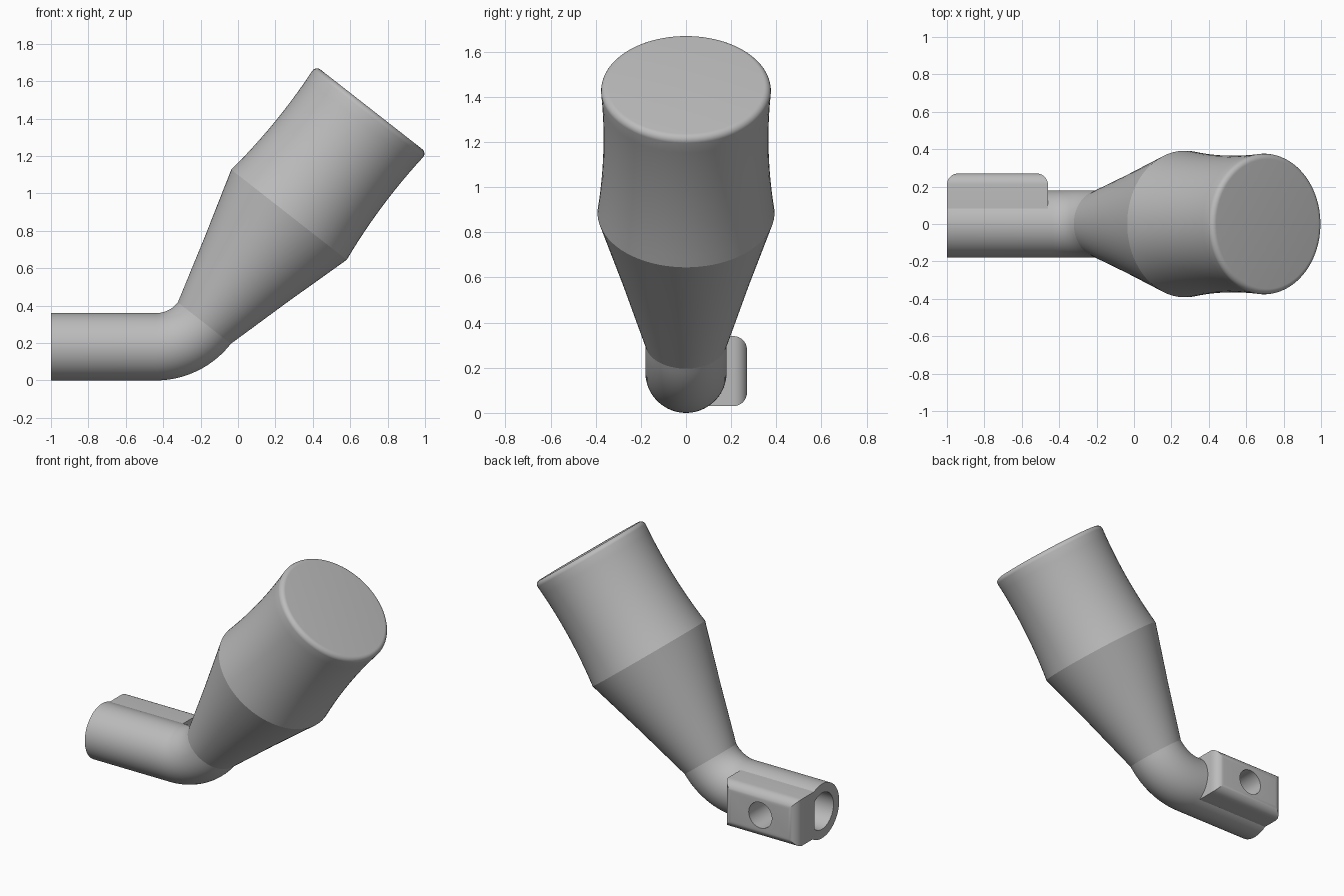
import bpy, bmesh, math
from mathutils import Vector

old = bpy.data.objects.get("Cube")
if old:
    bpy.data.objects.remove(old)

grey = bpy.data.materials.new("plain grey")
grey.use_nodes = True
COLOUR = (0.5, 0.5, 0.5, 1)
grey.diffuse_color = COLOUR
grey.node_tree.nodes["Principled BSDF"].inputs["Base Color"].default_value = COLOUR


def loft(name, rings):
    """Skin a list of closed point rings and cap both ends."""
    bm = bmesh.new()
    loops = [[bm.verts.new(p) for p in ring] for ring in rings]
    n = len(loops[0])
    for a, b in zip(loops, loops[1:]):
        for i in range(n):
            j = (i + 1) % n
            bm.faces.new((a[i], a[j], b[j], b[i]))
    bm.faces.new(loops[0])
    bm.faces.new(loops[-1])
    bmesh.ops.recalc_face_normals(bm, faces=bm.faces)
    mesh = bpy.data.meshes.new(name)
    bm.to_mesh(mesh)
    bm.free()
    mesh.materials.append(grey)
    obj = bpy.data.objects.new(name, mesh)
    bpy.context.collection.objects.link(obj)
    return obj


def circle(centre, tilt, radius, n=72):
    """Ring whose axis lies in the xz plane, tilted up from +x."""
    up = Vector((-math.sin(tilt), 0, math.cos(tilt)))
    side = Vector((0, 1, 0))
    return [centre + radius * (math.cos(t) * side + math.sin(t) * up)
            for t in (math.tau * (i + 0.5) / n for i in range(n))]


def combine(target, tool, operation):
    """Apply a boolean and remove the tool."""
    tool.hide_render = True
    mod = target.modifiers.new(operation, 'BOOLEAN')
    mod.operation, mod.object, mod.solver = operation, tool, 'EXACT'
    bpy.ops.object.select_all(action='DESELECT')
    bpy.context.view_layer.objects.active = target
    target.select_set(True)
    bpy.ops.object.modifier_apply(modifier=mod.name)
    bpy.data.objects.remove(tool)


# Angled body: straight tube, bend, flaring cone, waisted barrel, rounded rim
TUBE, BEND, TILT = 0.18, 0.33, math.radians(52)
rings = [circle(Vector((-1, 0, TUBE)), 0, TUBE)]
for i in range(17):
    a = TILT * i / 16
    centre = Vector((-0.44 + BEND * math.sin(a), 0, TUBE + BEND * (1 - math.cos(a))))
    rings.append(circle(centre, a, TUBE))
axis = Vector((math.cos(TILT), 0, math.sin(TILT)))
base = centre
CONE, LENGTH, RIM = 0.735, 1.45, 0.03
profile = [(CONE * 0.5, 0.283)]
for i in range(13):
    t = i / 12
    profile.append((CONE + (LENGTH - RIM - CONE) * t,
                    0.392 - 0.016 * t - 0.072 * t * (1 - t)))
end_radius = profile[-1][1]
for i in range(1, 9):
    a = math.pi / 2 * i / 8
    profile.append((LENGTH - RIM + RIM * math.sin(a),
                    end_radius - RIM * (1 - math.cos(a))))
rings += [circle(base + axis * d, TILT, r) for d, r in profile]
body = loft("angled_body", rings)

# Side boss with rounded outer edges
ROUND, OUTER = 0.06, 0.27


def rectangle(y, inset):
    x0, x1, z0, z1 = -1 + inset, -0.46 - inset, 0.03 + inset, 0.34 - inset
    return [(x0, y, z0), (x1, y, z0), (x1, y, z1), (x0, y, z1)]


rows = [rectangle(0.0, 0)]
for i in range(9):
    a = math.pi / 2 * i / 8
    rows.append(rectangle(OUTER - ROUND * (1 - math.sin(a)), ROUND * (1 - math.cos(a))))
combine(body, loft("side_boss", rows), 'UNION')

# Shaft bore with one flat side
BORE, FLAT = 0.12, 0.08
bore = []
for x in (-1.1, -0.48):
    start = math.acos(FLAT / BORE)
    sweep = math.tau - 2 * start
    bore.append([(x, BORE * math.cos(start + sweep * i / 48),
                  TUBE + BORE * math.sin(start + sweep * i / 48)) for i in range(49)])
combine(body, loft("shaft_bore", bore), 'DIFFERENCE')

# Screw hole through the boss into the bore
hole = [[(-0.735 + 0.085 * math.cos(math.tau * i / 48), y,
          0.185 + 0.085 * math.sin(math.tau * i / 48)) for i in range(48)]
        for y in (0.0, 0.4)]
combine(body, loft("screw_hole", hole), 'DIFFERENCE')

bpy.ops.object.shade_smooth_by_angle(angle=math.radians(14))
